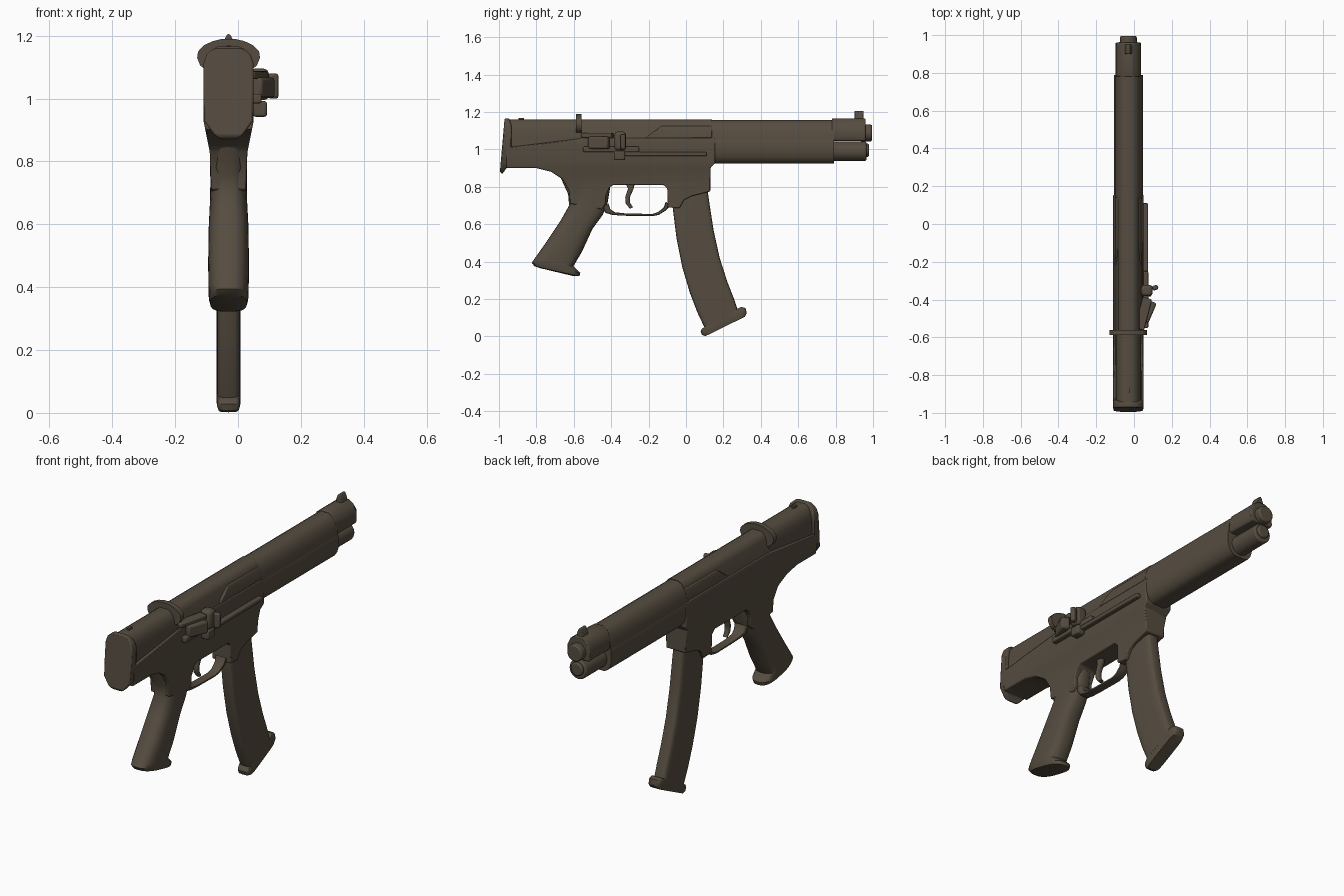
import bpy, bmesh, math
from mathutils import Matrix, Vector

cube = bpy.data.objects.get("Cube")
if cube:
    bpy.data.objects.remove(cube, do_unlink=True)

CX = -0.03  # centre plane of the body

mat = bpy.data.materials.new("dark_brown_metal")
mat.use_nodes = True
COLOUR = (0.092, 0.073, 0.051, 1)
mat.diffuse_color = COLOUR
bsdf = mat.node_tree.nodes["Principled BSDF"]
bsdf.inputs["Base Color"].default_value = COLOUR
bsdf.inputs["Roughness"].default_value = 0.7


def finish(name, bm, bevel=0.0, angle=40):
    bmesh.ops.recalc_face_normals(bm, faces=bm.faces[:])
    mesh = bpy.data.meshes.new(name)
    bm.to_mesh(mesh)
    bm.free()
    mesh.materials.append(mat)
    ob = bpy.data.objects.new(name, mesh)
    bpy.context.collection.objects.link(ob)
    if bevel:
        mod = ob.modifiers.new("soft_edges", "BEVEL")
        mod.width, mod.segments = bevel, 2
        mod.limit_method, mod.angle_limit = "ANGLE", math.radians(35)
    bpy.ops.object.select_all(action="DESELECT")
    ob.select_set(True)
    bpy.context.view_layer.objects.active = ob
    bpy.ops.object.shade_smooth_by_angle(angle=math.radians(angle))
    return ob


def width_at(widths, z):
    if z <= widths[0][0]:
        return widths[0][1]
    for (z0, w0), (z1, w1) in zip(widths, widths[1:]):
        if z <= z1:
            return w0 + (w1 - w0) * (z - z0) / (z1 - z0)
    return widths[-1][1]


def prism(name, outline, widths, bevel=0.0, cx=CX):
    """Side outline (y, z) extruded across x; half width varies with height."""
    bm = bmesh.new()
    face = bm.faces.new([bm.verts.new((-1, y, z)) for y, z in outline])
    ext = bmesh.ops.extrude_face_region(bm, geom=[face])["geom"]
    bmesh.ops.translate(bm, vec=(2, 0, 0), verts=[v for v in ext if isinstance(v, bmesh.types.BMVert)])
    for z, _ in widths:
        bmesh.ops.bisect_plane(bm, geom=bm.verts[:] + bm.edges[:] + bm.faces[:],
                               plane_co=(0, 0, z), plane_no=(0, 0, 1), dist=1e-4)
    for v in bm.verts:
        v.co.x = cx + math.copysign(width_at(widths, v.co.z), v.co.x)
    return finish(name, bm, bevel)


def span(y0, y1, z0, z1):
    return [(y0, z0), (y1, z0), (y1, z1), (y0, z1)]


def loft(name, pairs, power=2.0, n=24, angle=40):
    """Rounded sections, each from a back point to a front point with a half width."""
    bm = bmesh.new()
    rings = []
    for (ya, za), (yb, zb), w in pairs:
        ring = []
        for i in range(n):
            t = 2 * math.pi * i / n
            c, s = (math.copysign(abs(f) ** (2 / power), f) for f in (math.cos(t), math.sin(t)))
            k = (c + 1) / 2
            ring.append(bm.verts.new((CX + w * s, ya + (yb - ya) * k, za + (zb - za) * k)))
        rings.append(ring)
    for a, b in zip(rings, rings[1:]):
        for i in range(n):
            j = (i + 1) % n
            bm.faces.new((a[i], a[j], b[j], b[i]))
    bm.faces.new(rings[0])
    bm.faces.new(rings[-1])
    return finish(name, bm, angle=angle)


def tube(name, y0, y1, z, r, x=CX, bevel=0.008):
    bm = bmesh.new()
    m = Matrix.Translation((x, (y0 + y1) / 2, z)) @ Matrix.Rotation(math.pi / 2, 4, "X")
    bmesh.ops.create_cone(bm, cap_ends=True, segments=28, radius1=r, radius2=r, depth=y1 - y0, matrix=m)
    return finish(name, bm, bevel)


def box(name, centre, size, turn=0.0, bevel=0.006):
    bm = bmesh.new()
    m = Matrix.Translation(centre) @ Matrix.Rotation(turn, 4, "Z") @ Matrix.Diagonal(Vector(size).to_4d())
    bmesh.ops.create_cube(bm, size=1, matrix=m)
    return finish(name, bm, bevel)


# Main frame with magazine well
prism("frame", [
    (-.96, .90), (-.80, .90), (-.72, .88), (-.66, .84), (-.625, .78), (-.62, .71),
    (-.45, .68), (-.43, .71), (-.43, .75), (-.41, .795), (-.39, .81), (-.12, .81), (-.10, .79),
    (-.10, .69), (-.035, .685), (-.01, .73), (.03, .75), (.13, .775),
    (.13, .90), (.155, .925), (.155, 1.06), (-.55, 1.06), (-.96, 1.01)],
    [(.70, .055), (.83, .06), (.93, .08), (1.03, .08), (1.06, .074)], bevel=.008)

# Upper receiver: rear housing, top cover, side shoulder
prism("rear_housing", span(-.95, -.57, .95, 1.16),
      [(1.0, .07), (1.08, .066), (1.12, .06), (1.145, .046), (1.16, .025)])
prism("top_cover", span(-.57, .14, 1.0, 1.16),
      [(1.0, .074), (1.06, .07), (1.08, .06), (1.13, .055), (1.15, .042), (1.16, .025)])
prism("side_shoulder", [(-.22, 1.06), (.14, 1.06), (.14, 1.125), (-.13, 1.125)],
      [(1.06, .074), (1.10, .07), (1.125, .06)], bevel=.004)

# Handguard: lower and upper shells
prism("handguard_lower", span(.13, .79, .925, 1.06),
      [(.925, .035), (.935, .054), (.955, .068), (.985, .077), (1.045, .077), (1.06, .07)])
prism("handguard_upper", span(.13, .79, 1.05, 1.157),
      [(1.05, .074), (1.09, .07), (1.12, .06), (1.143, .045), (1.157, .022)])

# Front end
prism("front_block", span(.78, .96, 1.045, 1.165),
      [(1.045, .06), (1.06, .068), (1.11, .066), (1.145, .05), (1.165, .022)], bevel=.005)
tube("lower_tube", .77, .965, .99, .052)
tube("lower_tube_cap", .95, .978, .995, .036)
tube("muzzle", .93, .995, 1.088, .045)
prism("front_sight", span(.90, .95, 1.15, 1.205),
      [(1.15, .02), (1.175, .017), (1.19, .012), (1.205, .005)], bevel=.004)

# Rear sight plate
prism("rear_sight", span(-.587, -.56, 1.09, 1.19),
      [(1.09, .07), (1.105, .09), (1.13, .1), (1.15, .097), (1.17, .078), (1.183, .05), (1.19, .02)])
box("rear_notch", (CX, -.88, 1.163), (.014, .03, .012), bevel=.002)

# Butt cap
prism("butt_cap", [(-.995, .88), (-.97, 1.165), (-.945, 1.165), (-.932, 1.12),
                   (-.935, .91), (-.96, .90), (-.982, .868)],
      [(.868, .025), (.89, .05), (.93, .078), (1.03, .08), (1.11, .08), (1.14, .07), (1.158, .05), (1.165, .035)],
      bevel=.006)

# Pistol grip
loft("grip", [
    ((-.68, .87), (-.40, .83), .06), ((-.63, .76), (-.42, .71), .058),
    ((-.625, .70), (-.445, .65), .059), ((-.67, .62), (-.50, .575), .063),
    ((-.75, .50), (-.555, .455), .065), ((-.81, .415), (-.602, .375), .064),
    ((-.825, .395), (-.565, .34), .063), ((-.81, .375), (-.57, .322), .058),
    ((-.78, .365), (-.60, .322), .045)], power=2.8, n=28)

# Trigger guard and trigger
loft("trigger_guard", [
    ((-.45, .69), (-.415, .71), .035), ((-.43, .66), (-.405, .68), .032),
    ((-.39, .649), (-.38, .664), .026), ((-.32, .645), (-.32, .657), .024),
    ((-.18, .643), (-.18, .655), .024), ((-.145, .65), (-.15, .665), .025),
    ((-.105, .675), (-.12, .688), .028), ((-.085, .70), (-.108, .72), .032)], power=4, n=16)
loft("trigger", [
    ((-.33, .83), (-.27, .83), .016), ((-.31, .79), (-.28, .79), .016),
    ((-.325, .745), (-.30, .745), .015), ((-.322, .71), (-.30, .715), .014),
    ((-.30, .683), (-.283, .69), .012)], power=3, n=14)

# Curved magazine and its base plate
loft("magazine", [
    ((-.075, .80), (.11, .82), .036), ((-.07, .68), (.127, .70), .038),
    ((-.05, .52), (.147, .57), .038), ((-.02, .37), (.18, .42), .038),
    ((.02, .235), (.22, .295), .038), ((.06, .13), (.255, .205), .038),
    ((.10, .045), (.28, .13), .038)], power=5, n=28)
loft("magazine_base", [
    ((.085, .042), (.295, .158), .036), ((.078, .028), (.318, .152), .038),
    ((.085, .008), (.325, .125), .038), ((.105, .002), (.315, .105), .035)], power=6, n=28)

# Side rail, selector lever and charging handle on the left
box("side_rail", (.06, -.11, .975), (.03, .44, .022))
box("rail_rear", (.058, -.40, 1.0), (.035, .30, .03))
box("lever_top", (.05, -.475, 1.075), (.05, .17, .025), turn=-.25)
box("lever_slab", (.077, -.465, 1.035), (.045, .115, .065), turn=-.4, bevel=.01)
box("handle_stem", (.068, -.352, 1.045), (.06, .06, .10), bevel=.015)
box("handle_foot", (.07, -.355, .967), (.045, .06, .05), bevel=.008)
box("handle_arm", (.112, -.337, 1.04), (.032, .025, .08), turn=.3, bevel=.008)
